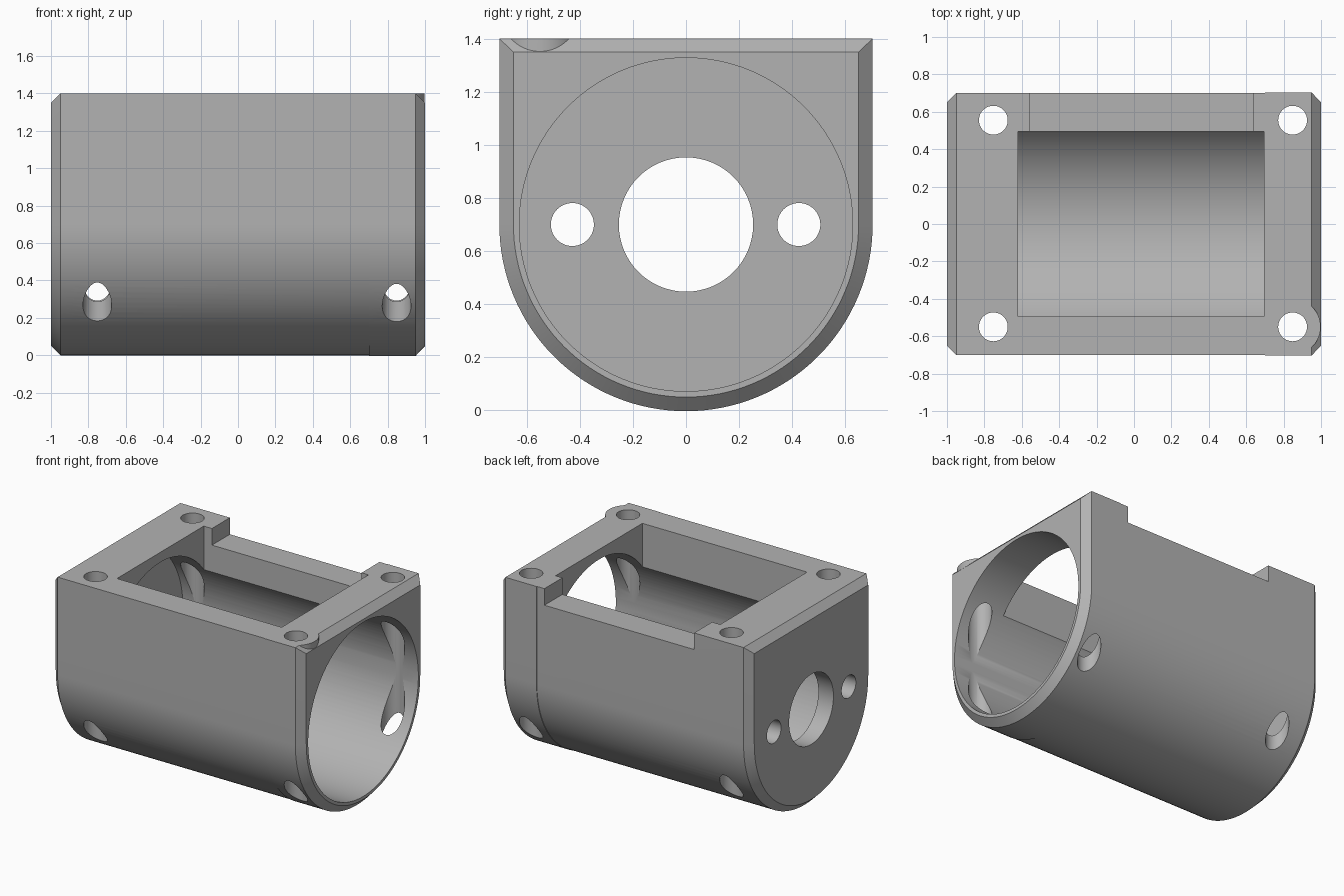
import bpy, bmesh, math
from mathutils import Matrix

cube = bpy.data.objects.get("Cube")
if cube:
    bpy.data.objects.remove(cube, do_unlink=True)

AXIS = 0.7           # height of the bore axis
BEVEL = 0.05         # chamfer on both ends

grey = bpy.data.materials.new("machined grey")
grey.use_nodes = True
colour = (0.45, 0.45, 0.45, 1)
grey.diffuse_color = colour
grey.node_tree.nodes["Principled BSDF"].inputs["Base Color"].default_value = colour


def make_object(name, bm):
    bmesh.ops.recalc_face_normals(bm, faces=bm.faces)
    mesh = bpy.data.meshes.new(name)
    bm.to_mesh(mesh)
    bm.free()
    mesh.materials.append(grey)
    obj = bpy.data.objects.new(name, mesh)
    bpy.context.collection.objects.link(obj)
    return obj


def cylinder(name, radius, start, end, axis, segments=64):
    """Cylinder between two points along the x or z axis."""
    bm = bmesh.new()
    length = (end[0] - start[0]) + (end[2] - start[2])
    middle = [(a + b) / 2 for a, b in zip(start, end)]
    turn = Matrix.Rotation(math.pi / 2, 4, 'Y') if axis == 'X' else Matrix()
    bmesh.ops.create_cone(bm, cap_ends=True, segments=segments, radius1=radius,
                          radius2=radius, depth=length,
                          matrix=Matrix.Translation(middle) @ turn)
    return make_object(name, bm)


def box(name, low, high):
    bm = bmesh.new()
    bmesh.ops.create_cube(bm, size=1)
    for v in bm.verts:
        v.co = [l + (c + 0.5) * (h - l) for c, l, h in zip(v.co, low, high)]
    return make_object(name, bm)


def combine(target, tool, operation):
    mod = target.modifiers.new(tool.name, 'BOOLEAN')
    mod.operation = operation
    mod.solver = 'EXACT'
    mod.object = tool
    bpy.context.view_layer.objects.active = target
    bpy.ops.object.modifier_apply(modifier=mod.name)
    bpy.data.objects.remove(tool, do_unlink=True)


def u_section(bm, x, grow, top):
    """Flat top, straight sides, half-round bottom."""
    r = AXIS + grow
    points = [(r, top)]
    points += [(r * math.cos(a), AXIS - r * math.sin(a))
               for a in (math.pi * i / 64 for i in range(65))]
    points.append((-r, top))
    return [bm.verts.new((x, y, z)) for y, z in points]


# Housing body: lofted U sections, chamfered ends, slightly raised end band
bm = bmesh.new()
top = 2 * AXIS
band = 0.003
rings = [u_section(bm, x, grow, z) for x, grow, z in (
    (-1, -BEVEL, top - BEVEL), (-1 + BEVEL, 0, top), (0.7, 0, top),
    (0.701, band, top), (1 - BEVEL, band, top), (1, -BEVEL, top - BEVEL))]
for a, b in zip(rings, rings[1:]):
    for i in range(len(a)):
        j = (i + 1) % len(a)
        bm.faces.new((a[i], a[j], b[j], b[i]))
bm.faces.new(rings[0])
bm.faces.new(rings[-1])
housing = make_object("motor_housing", bm)

# Round pad around one screw hole
combine(housing, cylinder("screw_pad", 0.148, (0.85, -0.55, 1.25),
                          (0.85, -0.55, top), 'Z'), 'UNION')

# Main bore, open at one end
combine(housing, cylinder("bore", 0.628, (-0.88, 0, AXIS), (1.2, 0, AXIS), 'X', 128),
        'DIFFERENCE')

# Shaft hole and two mounting holes in the end wall
for y, radius in ((0, 0.253), (-0.428, 0.081), (0.425, 0.081)):
    combine(housing, cylinder("end_wall_hole", radius, (-1.2, y, AXIS),
                              (-0.6, y, AXIS), 'X'), 'DIFFERENCE')

# Top window and the notch in the back wall
combine(housing, box("window", (-0.62, -0.495, 0.8), (0.695, 0.495, 1.6)), 'DIFFERENCE')
combine(housing, box("notch", (-0.555, 0.4, 1.28), (0.64, 0.9, 1.6)), 'DIFFERENCE')

# Four vertical screw holes
for x in (-0.752, 0.848):
    for y in (-0.55, 0.555):
        combine(housing, cylinder("screw_hole", 0.077, (x, y, -0.2), (x, y, 1.6), 'Z'),
                'DIFFERENCE')

bpy.ops.object.select_all(action='DESELECT')
housing.select_set(True)
bpy.context.view_layer.objects.active = housing
bpy.ops.object.shade_smooth_by_angle(angle=math.radians(25))
